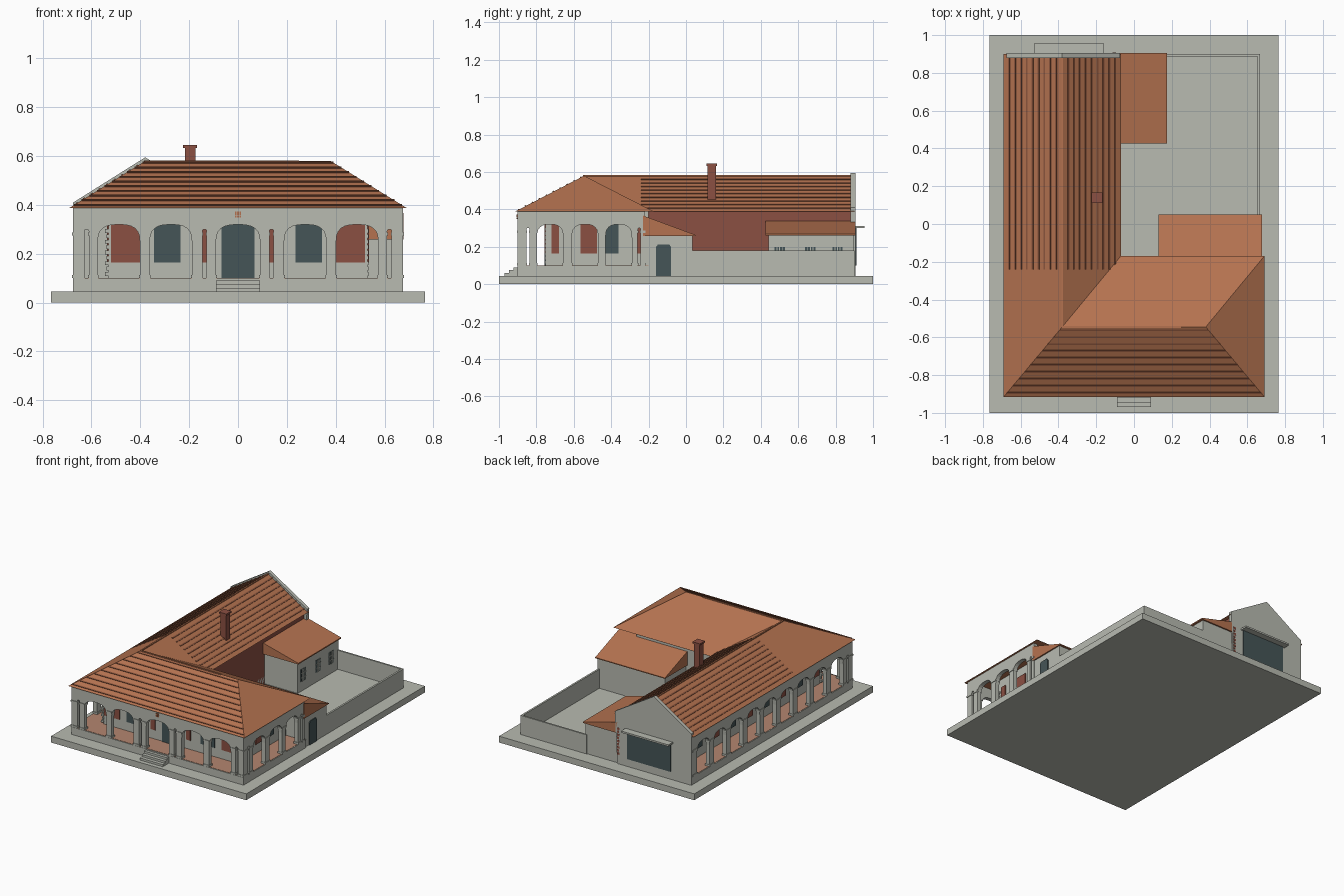
import bpy, bmesh, math
from mathutils import Vector

if "Cube" in bpy.data.objects:
    bpy.data.objects.remove(bpy.data.objects["Cube"])


def material(name, rgb):
    m = bpy.data.materials.new(name)
    m.diffuse_color = (*rgb, 1)
    m.use_nodes = True
    m.node_tree.nodes["Principled BSDF"].inputs["Base Color"].default_value = m.diffuse_color
    return m


PLASTER = material("plaster", (0.48, 0.495, 0.44))
TILE = material("roof_tile", (0.46, 0.17, 0.08))
COURSE = material("tile_course", (0.27, 0.095, 0.048))
BRICK = material("brick_red", (0.26, 0.08, 0.055))
GLASS = material("dark_glass", (0.06, 0.09, 0.095))
FLOOR = material("floor_clay", (0.46, 0.24, 0.16))


def mesh(name, verts, faces, mat):
    bm = bmesh.new()
    vs = [bm.verts.new(v) for v in verts]
    for f in faces:
        bm.faces.new([vs[i] for i in f])
    bmesh.ops.recalc_face_normals(bm, faces=bm.faces)
    bmesh.ops.triangulate(bm, faces=[f for f in bm.faces if len(f.verts) > 4])
    me = bpy.data.meshes.new(name)
    bm.to_mesh(me)
    bm.free()
    me.materials.append(mat)
    ob = bpy.data.objects.new(name, me)
    bpy.context.collection.objects.link(ob)
    return ob


def prism(name, profile, extrude, mat):
    """Extrude a closed planar profile of 3D points along a vector."""
    n, e = len(profile), Vector(extrude)
    pts = [Vector(p) for p in profile]
    faces = [list(range(n)), list(range(n, 2 * n))]
    faces += [[i, (i + 1) % n, (i + 1) % n + n, i + n] for i in range(n)]
    return mesh(name, pts + [p + e for p in pts], faces, mat)


def box(name, x0, x1, y0, y1, z0, z1, mat):
    return prism(name, [(x0, y0, z0), (x1, y0, z0), (x1, y1, z0), (x0, y1, z0)],
                 (0, 0, z1 - z0), mat)


def slat(name, a, b, up, width=0.009, height=0.004):
    """Raised strip along a roof course; 'up' points up the slope."""
    a, b, up = Vector(a), Vector(b), Vector(up).normalized()
    n = (b - a).cross(up).normalized() * height
    n = n if n.z > 0 else -n
    w = up * width
    return prism(name, [a - n * 0.5, a + w - n * 0.5, a + w + n, a + n], b - a, COURSE)


def arcade(name, start, end, openings, place, thick):
    """Wall with arched openings (centre, width, spring, top) from start to end."""
    prof = [(start, 0.395), (start, 0.097)]
    for c, w, spring, top in openings:
        prof.append((c - w / 2, 0.097))
        for k in range(13):
            a = math.pi * (1 - k / 12)
            co, si = math.cos(a), math.sin(a)
            # flattened arch with rounded shoulders
            prof.append((c + w / 2 * math.copysign(abs(co) ** 0.75, co),
                         spring + (top - spring) * max(si, 0) ** 0.75))
        prof.append((c + w / 2, 0.097))
    prof += [(end, 0.097), (end, 0.395)]
    prism(name, [place(u, 0, z) for u, z in prof], Vector(place(0, thick, 0)) - Vector(place(0, 0, 0)), PLASTER)
    # base and capital blocks on every pier
    edges = [start] + [s for c, w, _, _ in openings for s in (c - w / 2, c + w / 2)] + [end]
    for l, r in zip(edges[::2], edges[1::2]):
        for part, z0, z1 in (("base", 0.1, 0.113), ("capital", 0.275, 0.287)):
            p = [place(l - 0.003, -0.004, z0), place(r + 0.003, -0.004, z0),
                 place(r + 0.003, thick + 0.004, z0), place(l - 0.003, thick + 0.004, z0)]
            prism(f"{name}_{part}", p, (0, 0, z1 - z0), PLASTER)


# Ground slab, plinths, floors and steps
box("ground_slab", -0.765, 0.765, -1, 1, 0, 0.045, PLASTER)
box("front_plinth", -0.675, 0.675, -0.902, -0.2, 0.045, 0.098, PLASTER)
box("wing_plinth", -0.675, -0.1, -0.2, 0.9, 0.045, 0.098, PLASTER)
box("front_floor", -0.67, 0.67, -0.897, -0.2, 0.095, 0.1, FLOOR)
box("wing_floor", -0.67, -0.105, -0.2, 0.88, 0.095, 0.1, FLOOR)
for i in range(3):
    box("step", -0.09, 0.09, -0.97 + 0.024 * i, -0.9, 0.045, 0.06 + 0.015 * i, PLASTER)

# Enclosed rooms
box("front_room", -0.53, 0.53, -0.75, -0.2, 0.1, 0.39, PLASTER)
box("wing_room", -0.53, -0.105, -0.2, 0.88, 0.09, 0.39, PLASTER)
box("wing_court_wall", -0.106, -0.1, -0.2, 0.88, 0.045, 0.39, BRICK)

# Arcades around the porch
ARCH, SLOT = (0.25, 0.32), (0.29, 0.3)
front = [(-0.62, 0.018, *SLOT), (-0.488, 0.172, *ARCH), (-0.275, 0.172, *ARCH), (-0.137, 0.018, *SLOT),
         (0, 0.18, *ARCH)]
front += [(-c, w, s, t) for c, w, s, t in reversed(front[:-1])]
arcade("front_arcade", -0.675, 0.675, front, lambda u, d, z: (u, -0.9 + d, z), 0.03)
right = [(-0.845, 0.018, *SLOT), (-0.727, 0.14, *ARCH), (-0.54, 0.14, *ARCH), (-0.36, 0.14, *ARCH),
         (-0.25, 0.016, *SLOT)]
arcade("right_arcade", -0.9, -0.22, right, lambda u, d, z: (0.675 - d, u, z), 0.03)
left = [(-0.845, 0.018, *SLOT)] + [(-0.727 + 0.187 * i, 0.14, *ARCH) for i in range(9)]
arcade("left_arcade", -0.9, 0.89, left, lambda u, d, z: (-0.675 + d, u, z), 0.03)

# Doors, shutters and windows behind the arcades
box("front_door", -0.068, 0.068, -0.756, -0.75, 0.1, 0.325, GLASS)
for s in (-1, 1):
    for name, a, b, mat in (("shutter", 0.4, 0.52, BRICK), ("window", 0.235, 0.345, GLASS),
                            ("narrow_shutter", 0.12, 0.155, BRICK)):
        x0, x1 = sorted((s * a, s * b))
        box(f"front_{name}", x0, x1, -0.756, -0.75, 0.165, 0.325, mat)
for y0, y1, mat in ((-0.72, -0.68, BRICK), (-0.565, -0.475, BRICK), (-0.435, -0.36, GLASS), (-0.26, -0.22, BRICK)):
    box("right_window", 0.53, 0.536, y0, y1, 0.165, 0.325, mat)
for i in range(9):
    y = -0.68 + 0.187 * i
    box("left_window", -0.536, -0.53, y - 0.05, y + 0.05, 0.165, 0.325, GLASS if i % 2 else BRICK)

# Corner quoins
for x, y in ((0.53, -0.75), (-0.53, -0.75), (-0.1, 0.9)):
    for i in range(9):
        h = 0.009 if i % 2 else 0.014
        box("quoin", x - h, x + 0.005, y - 0.005 if y < 0 else y - h, y + h if y < 0 else y + 0.007,
            0.11 + 0.022 * i, 0.125 + 0.022 * i, PLASTER if y < 0 else BRICK)

# Main hipped roof over the front block
E, R = 0.388, 0.58
mesh("front_roof", [(-0.69, -0.915, E), (0.69, -0.915, E), (0.69, -0.17, E), (-0.69, -0.17, E),
                    (-0.38, -0.545, R), (0.38, -0.545, R)],
     [(0, 1, 5, 4), (1, 2, 5), (2, 3, 4, 5), (3, 0, 4), (0, 3, 2, 1)], TILE)
# Long gabled roof over the wing, meeting the front hip at the corner
mesh("wing_roof", [(-0.69, -0.915, E), (-0.38, -0.545, R), (-0.07, -0.17, E),
                   (-0.69, 0.9, E), (-0.38, 0.9, R), (-0.07, 0.9, E)],
     [(0, 1, 4, 3), (1, 2, 5, 4), (3, 4, 5), (0, 3, 5, 2), (0, 2, 1)], TILE)
for i in range(10):
    t = (i + 0.45) / 10
    z, hx = E + (R - E) * t, 0.685 - 0.31 * t
    y = -0.915 + 0.37 * t
    slat("front_tile_course", (-hx, y, z), (hx, y, z), (0, 0.37, R - E))
for i in range(9):
    t = (i + 0.85) / 10
    z = E + (R - E) * t
    for s in (-1, 1):
        x = -0.38 + s * 0.31 * (1 - t)
        slat("wing_tile_course", (x, -0.24, z), (x, 0.88, z), (-s * 0.31, 0, R - E))
box("front_ridge", -0.38, 0.25, -0.55, -0.54, 0.574, 0.583, TILE)
box("wing_ridge", -0.385, -0.375, -0.545, 0.885, 0.574, 0.583, TILE)

# Rear gable wall with parapet, large window and canopy
prism("rear_gable", [(-0.675, 0.88, 0.045), (-0.095, 0.88, 0.045), (-0.075, 0.88, 0.41),
                     (-0.38, 0.88, 0.595), (-0.675, 0.88, 0.41)], (0, 0.025, 0), PLASTER)
box("rear_window", -0.515, -0.175, 0.905, 0.911, 0.1, 0.3, GLASS)
box("rear_canopy", -0.53, -0.16, 0.905, 0.955, 0.3, 0.312, PLASTER)

# Chimney
box("chimney", -0.218, -0.174, 0.116, 0.16, 0.4, 0.635, BRICK)
box("chimney_cap", -0.226, -0.168, 0.11, 0.167, 0.633, 0.645, BRICK)

# Rear annex with lean-to roof and grilled windows
box("annex", -0.1, 0.16, 0.44, 0.895, 0.045, 0.265, PLASTER)
prism("annex_roof", [(-0.1, 0.425, 0.26), (0.175, 0.425, 0.26), (0.175, 0.425, 0.268), (-0.1, 0.425, 0.338)],
      (0, 0.48, 0), TILE)
for y in (0.5, 0.665, 0.81):
    box("annex_window", 0.16, 0.163, y - 0.028, y + 0.028, 0.115, 0.2, GLASS)
    for k in (-1, 0, 1):
        box("window_bar", 0.162, 0.166, y + k * 0.014 - 0.002, y + k * 0.014 + 0.002, 0.115, 0.2, PLASTER)
    for z in (0.14, 0.17):
        box("window_rail", 0.162, 0.166, y - 0.028, y + 0.028, z, z + 0.004, PLASTER)

# Side room with lean-to roof and door
box("side_room", 0.14, 0.668, -0.22, 0.035, 0.045, 0.262, PLASTER)
prism("side_roof", [(0.13, -0.23, 0.258), (0.13, 0.05, 0.258), (0.13, 0.05, 0.264), (0.13, -0.17, 0.345),
                    (0.13, -0.23, 0.367)], (0.547, 0, 0), TILE)
prism("side_door", [(0.667, -0.16, 0.045), (0.667, -0.08, 0.045), (0.667, -0.08, 0.2), (0.667, -0.09, 0.213),
                    (0.667, -0.15, 0.213), (0.667, -0.16, 0.2)], (0.007, 0, 0), GLASS)

# Courtyard walls
box("court_wall_right", 0.655, 0.668, 0.03, 0.9, 0.045, 0.18, PLASTER)
box("court_wall_rear", 0.15, 0.668, 0.888, 0.9, 0.045, 0.18, PLASTER)

# Small clay ornament above the entrance
for dx in (-0.009, 0, 0.009):
    for dz in (-0.009, 0, 0.009):
        box("ornament_tile", dx - 0.0035, dx + 0.0035, -0.905, -0.899, 0.357 + dz, 0.364 + dz, TILE)
